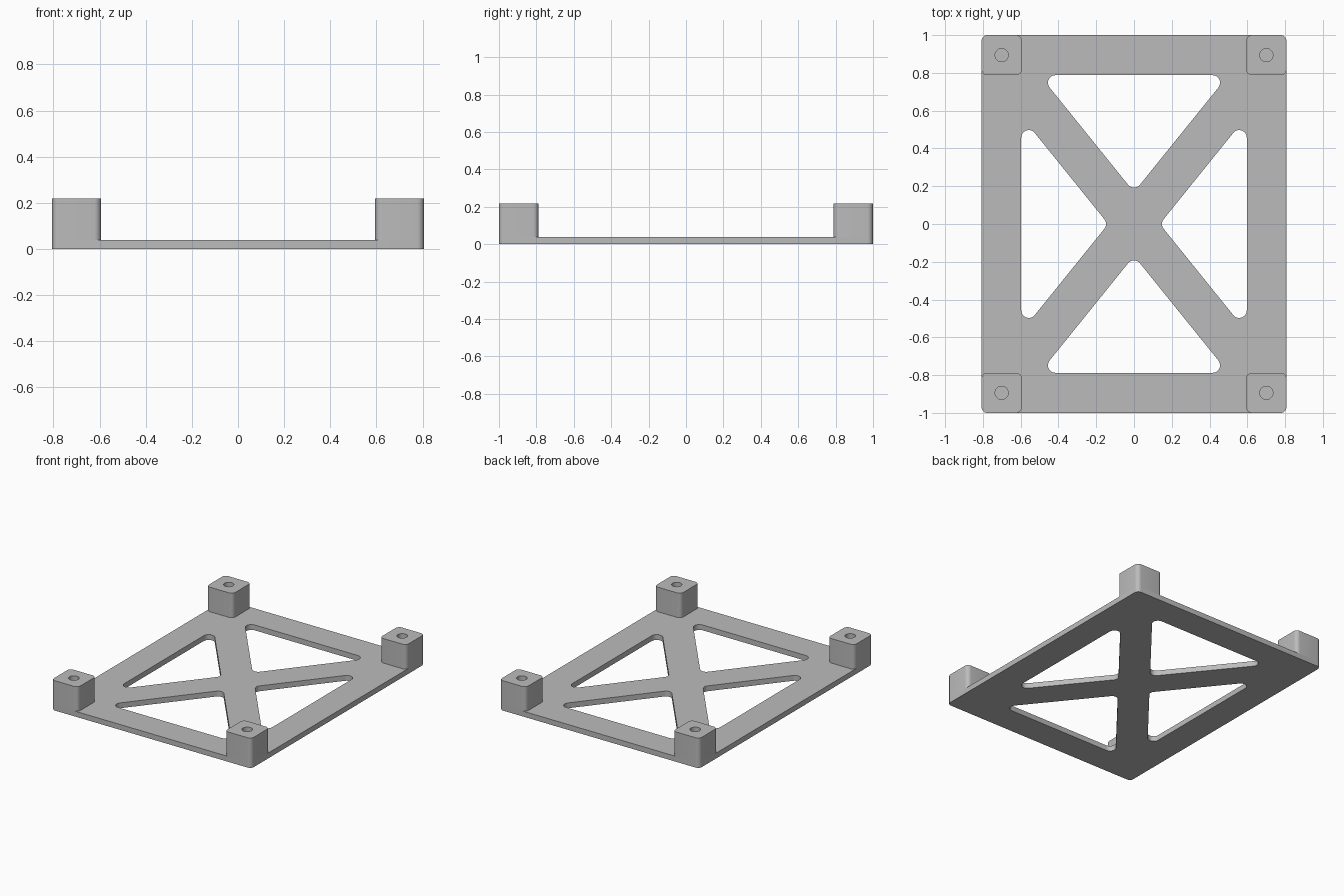
import bpy, bmesh, math
from mathutils import Vector

cube = bpy.data.objects.get("Cube")
if cube:
    bpy.data.objects.remove(cube, do_unlink=True)

HALF_X, HALF_Y = 0.807, 1.0     # outer footprint
IN_X, IN_Y = 0.597, 0.788       # inner edge of the rim
PLATE_T, TOP = 0.039, 0.218     # plate thickness, post height
SLOPE = HALF_Y / HALF_X         # direction of the cross braces
APEX_Y = 0.169                  # sharp tip of the front and back windows
APEX_X = APEX_Y / SLOPE         # sharp tip of the side windows

grey = bpy.data.materials.new("matte grey")
grey.use_nodes = True
grey.diffuse_color = (0.5, 0.5, 0.5, 1)
grey.node_tree.nodes["Principled BSDF"].inputs["Base Color"].default_value = (0.5, 0.5, 0.5, 1)


def rounded(corners, r, steps=8):
    """Fillet every corner of a convex counter-clockwise polygon."""
    pts = [Vector(c) for c in corners]
    loop = []
    for i, p in enumerate(pts):
        d_in = (p - pts[i - 1]).normalized()
        d_out = (pts[(i + 1) % len(pts)] - p).normalized()
        turn = math.atan2(d_in.x * d_out.y - d_in.y * d_out.x, d_in.dot(d_out))
        centre = p + (d_out - d_in).normalized() * (r / math.cos(turn / 2))
        start = math.atan2(-d_in.x, d_in.y)
        for k in range(steps + 1):
            a = start + turn * k / steps
            loop.append(centre + Vector((math.cos(a), math.sin(a))) * r)
    return loop


def circle(x, y, r, n=32):
    return [Vector((x + r * math.cos(math.tau * k / n), y + r * math.sin(math.tau * k / n)))
            for k in range(n)]


def rectangle(x0, y0, x1, y1):
    return [(x0, y0), (x1, y0), (x1, y1), (x0, y1)]


def slab(name, loops, z0, z1):
    """Extrude an outline with inner openings from z0 to z1."""
    bm = bmesh.new()
    edges = []
    for loop in loops:
        vs = [bm.verts.new((p.x, p.y, z0)) for p in loop]
        edges += [bm.edges.new((vs[i - 1], vs[i])) for i in range(len(vs))]
    bmesh.ops.triangle_fill(bm, edges=edges, use_beauty=True, normal=(0, 0, 1))
    ext = bmesh.ops.extrude_face_region(bm, geom=bm.faces[:])
    lifted = [g for g in ext["geom"] if isinstance(g, bmesh.types.BMVert)]
    bmesh.ops.translate(bm, verts=lifted, vec=(0, 0, z1 - z0))
    bmesh.ops.recalc_face_normals(bm, faces=bm.faces[:])
    me = bpy.data.meshes.new(name)
    bm.to_mesh(me)
    bm.free()
    me.shade_smooth()
    me.set_sharp_from_angle(angle=math.radians(30))
    me.materials.append(grey)
    ob = bpy.data.objects.new(name, me)
    bpy.context.collection.objects.link(ob)
    return ob


# Base plate with four triangular windows between the cross braces
reach_x = (IN_Y - APEX_Y) / SLOPE
reach_y = (IN_X - APEX_X) * SLOPE
back = [(0, APEX_Y), (reach_x, IN_Y), (-reach_x, IN_Y)]
side = [(APEX_X, 0), (IN_X, -reach_y), (IN_X, reach_y)]
windows = []
for tri in (back, side):
    windows.append(rounded(tri, 0.04))
    windows.append(rounded([(-x, -y) for x, y in tri], 0.04))
outline = rounded(rectangle(-HALF_X, -HALF_Y, HALF_X, HALF_Y), 0.03)
slab("base_plate", [outline] + windows, 0, PLATE_T)

# Corner posts, each with a blind screw hole
for y_name, sy in (("front", -1), ("back", 1)):
    for x_name, sx in (("right", -1), ("left", 1)):
        cx, cy = sx * 0.7005, sy * 0.894
        hx, hy = HALF_X - 0.7005, HALF_Y - 0.894
        block = rounded(rectangle(cx - hx, cy - hy, cx + hx, cy + hy), 0.03)
        slab(f"{y_name}_{x_name}_post", [block, circle(cx, cy, 0.035)], PLATE_T, TOP)
